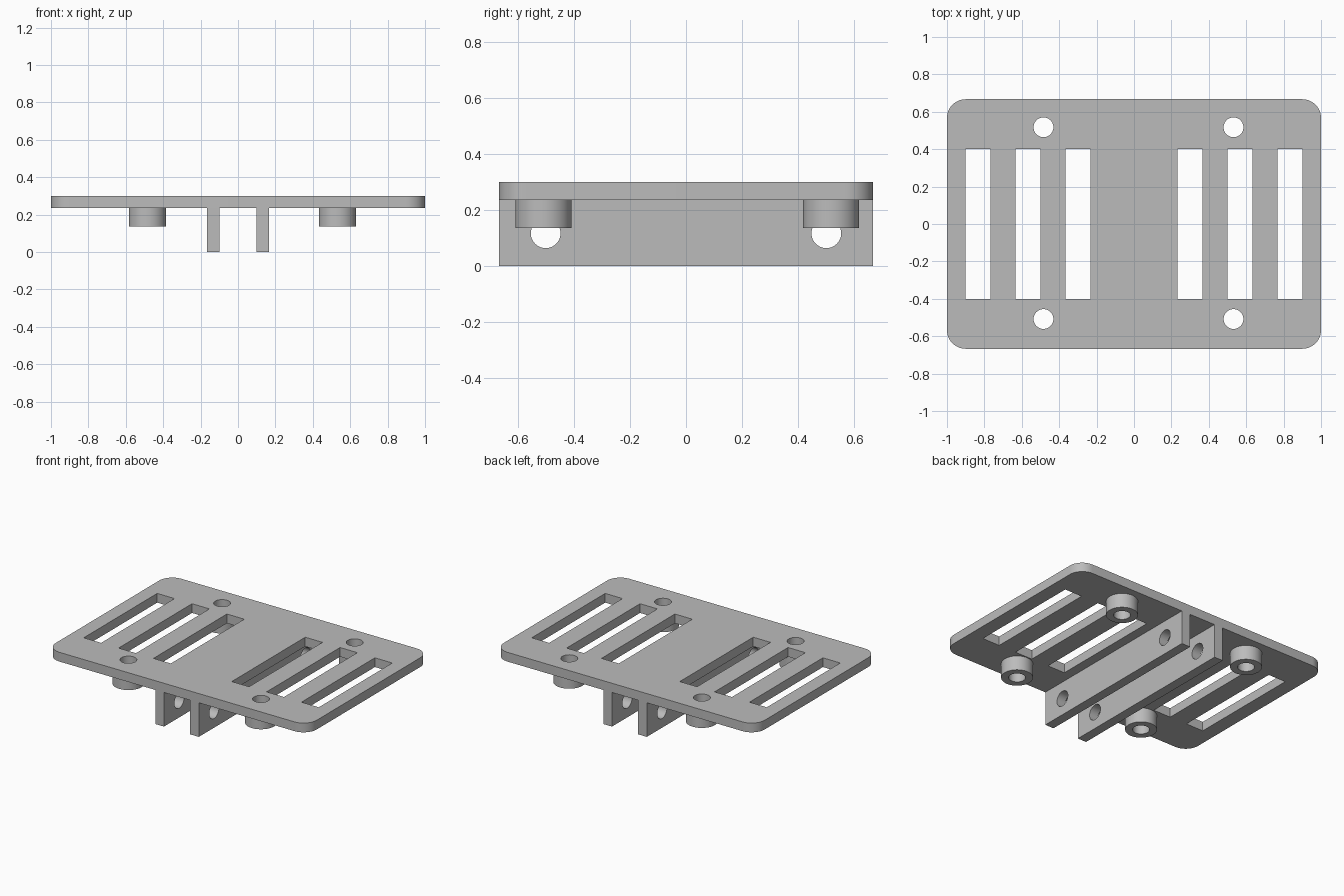
import bpy, bmesh
from math import sin, cos, pi, radians
from mathutils import Matrix

if "Cube" in bpy.data.objects:
    bpy.data.objects.remove(bpy.data.objects["Cube"], do_unlink=True)

mat = bpy.data.materials.new("plain grey")
mat.use_nodes = True
GREY = (0.5, 0.5, 0.5, 1)
mat.diffuse_color = GREY
mat.node_tree.nodes["Principled BSDF"].inputs["Base Color"].default_value = GREY


def circle(x, y, r, n=48):
    return [(x + r * cos(2 * pi * i / n), y + r * sin(2 * pi * i / n)) for i in range(n)]


def rect(x0, x1, y0, y1):
    return [(x0, y0), (x1, y0), (x1, y1), (x0, y1)]


def rounded_rect(hx, hy, r, n=12):
    pts = []
    for k, (sx, sy) in enumerate([(1, 1), (-1, 1), (-1, -1), (1, -1)]):
        for i in range(n + 1):
            a = (k + i / n) * pi / 2
            pts.append((sx * (hx - r) + r * cos(a), sy * (hy - r) + r * sin(a)))
    return pts


def extruded(name, outlines, low, high, turn=None):
    """Extrude a flat profile (outer loop first, then its holes) from low to high."""
    curve = bpy.data.curves.new(name + "_profile", "CURVE")
    curve.dimensions = "2D"
    curve.fill_mode = "BOTH"
    curve.extrude = (high - low) / 2
    for pts in outlines:
        spline = curve.splines.new("POLY")
        spline.points.add(len(pts) - 1)
        for p, (x, y) in zip(spline.points, pts):
            p.co = (x, y, 0, 1)
        spline.use_cyclic_u = True
    helper = bpy.data.objects.new(name + "_profile", curve)
    bpy.context.collection.objects.link(helper)
    graph = bpy.context.evaluated_depsgraph_get()
    mesh = bpy.data.meshes.new_from_object(helper.evaluated_get(graph))
    bpy.data.objects.remove(helper, do_unlink=True)

    # Weld the caps to the walls and place the part
    bm = bmesh.new()
    bm.from_mesh(mesh)
    bmesh.ops.remove_doubles(bm, verts=bm.verts, dist=0.0001)
    bmesh.ops.recalc_face_normals(bm, faces=bm.faces)
    move = Matrix.Translation((0, 0, (low + high) / 2))
    bm.transform((turn or Matrix()) @ move)
    bm.to_mesh(mesh)
    bm.free()
    mesh.materials.clear()
    mesh.materials.append(mat)
    obj = bpy.data.objects.new(name, mesh)
    bpy.context.collection.objects.link(obj)
    bpy.ops.object.select_all(action="DESELECT")
    obj.select_set(True)
    bpy.context.view_layer.objects.active = obj
    bpy.ops.object.shade_smooth_by_angle(angle=radians(30))
    return obj


UNDERSIDE, TOP = 0.236, 0.3
HALF_DEPTH = 0.667
HOLE = 0.053
screws = [(x, y) for x in (-0.484, 0.532) for y in (-0.508, 0.517)]

# Rounded plate with six slots and four screw holes
slots = [rect(s * x - 0.0665, s * x + 0.0665, -0.402, 0.402)
         for s in (-1, 1) for x in (0.3, 0.567, 0.834)]
extruded("plate", [rounded_rect(1, HALF_DEPTH, 0.1)] + slots
         + [circle(x, y, HOLE) for x, y in screws], UNDERSIDE, TOP)

# Hollow screw bosses under the plate
for i, (x, y) in enumerate(screws):
    extruded(f"screw_boss_{i + 1}", [circle(x, y, 0.1), circle(x, y, HOLE)], 0.136, UNDERSIDE)

# Two hanging ribs with cross holes: profile axes (x, y, z) become (y, z, x)
sideways = Matrix(((0, 0, 1, 0), (1, 0, 0, 0), (0, 1, 0, 0), (0, 0, 0, 1)))
rib = [rect(-HALF_DEPTH, HALF_DEPTH, 0, UNDERSIDE)] + [circle(y, 0.117, HOLE) for y in (-0.5, 0.5)]
extruded("right_rib", rib, -0.167, -0.1, sideways)
extruded("left_rib", rib, 0.1, 0.167, sideways)
